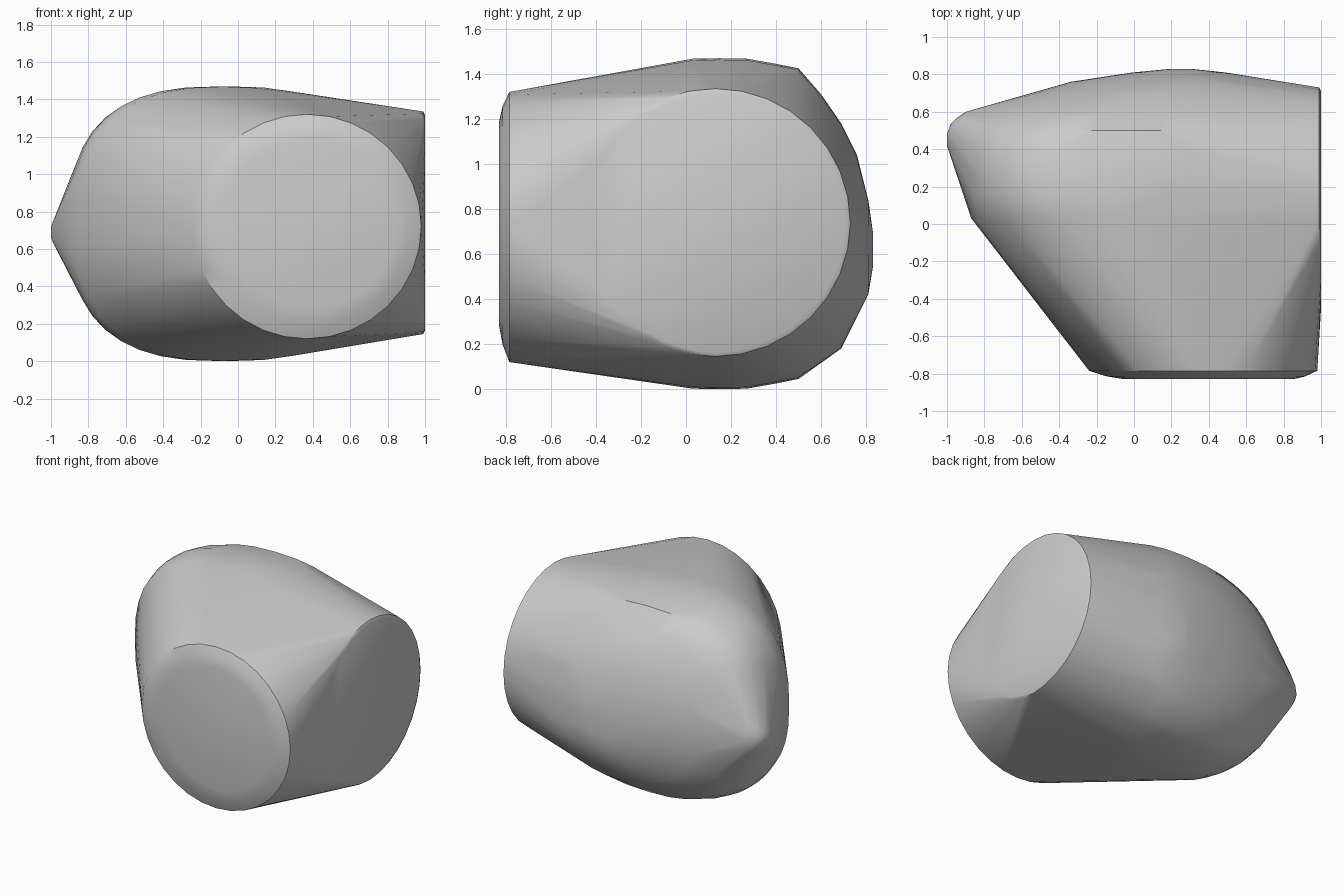
import bpy, bmesh, math

if "Cube" in bpy.data.objects:
    bpy.data.objects.remove(bpy.data.objects["Cube"])

bm = bmesh.new()

def ring(axis, pos, cu, cz, ru, rz, n=32, power=2.0):
    """Superelliptic ring of points, perpendicular to the x or y axis."""
    for i in range(n):
        a = 2 * math.pi * i / n
        c, s = math.cos(a), math.sin(a)
        u = cu + ru * math.copysign(abs(c) ** (2 / power), c)
        z = cz + rz * math.copysign(abs(s) ** (2 / power), s)
        bm.verts.new((pos, u, z) if axis == 'x' else (u, pos, z))

# flat round end on the right
ring('x', 1.0, 0.13, 0.74, 0.58, 0.575)
ring('x', 0.99, 0.13, 0.74, 0.60, 0.595)

# round front end with a chamfered rim
ring('y', -0.83, 0.40, 0.735, 0.45, 0.455)
ring('y', -0.815, 0.385, 0.728, 0.53, 0.53)
ring('y', -0.785, 0.37, 0.72, 0.61, 0.60)

# rounded body: y, centre x, centre z, x radius, z radius, squareness
for y, cx, cz, rx, rz, p in (
        (0.03, -0.08, 0.735, 0.79, 0.733, 2.5),
        (0.15, -0.07, 0.735, 0.82, 0.735, 2.7),
        (0.27, -0.06, 0.735, 0.84, 0.733, 2.7),
        (0.40, -0.06, 0.735, 0.84, 0.71, 2.6),
        (0.50, -0.04, 0.735, 0.83, 0.69, 2.4),
        (0.60, 0.0, 0.72, 0.78, 0.59, 2.2),
        (0.69, 0.08, 0.68, 0.66, 0.50, 2.0),
        (0.76, 0.18, 0.68, 0.52, 0.36, 2.0),
        (0.81, 0.24, 0.63, 0.25, 0.21, 2.0),
        (0.83, 0.25, 0.62, 0.05, 0.08, 2.0)):
    ring('y', y, cx, cz, rx, rz, 40, p)

# blunt nose on the left
for x, y, ry, rz in ((-1.0, 0.45, 0.03, 0.03), (-0.98, 0.45, 0.085, 0.075),
                     (-0.95, 0.44, 0.125, 0.13), (-0.90, 0.42, 0.18, 0.20)):
    ring('x', x, y, 0.69, ry, rz, 20)

# wrap all sections in one taut skin
res = bmesh.ops.convex_hull(bm, input=bm.verts[:])
junk = {g for g in res['geom_interior'] + res['geom_unused']
        if isinstance(g, bmesh.types.BMVert)}
bmesh.ops.delete(bm, geom=list(junk), context='VERTS')
bmesh.ops.dissolve_limit(bm, angle_limit=math.radians(0.5),
                         verts=bm.verts[:], edges=bm.edges[:])
bmesh.ops.recalc_face_normals(bm, faces=bm.faces[:])

mesh = bpy.data.meshes.new("hull_body")
bm.to_mesh(mesh)
bm.free()
body = bpy.data.objects.new("hull_body", mesh)
bpy.context.collection.objects.link(body)
bpy.context.view_layer.objects.active = body
body.select_set(True)
bpy.ops.object.shade_smooth_by_angle(angle=math.radians(35))
